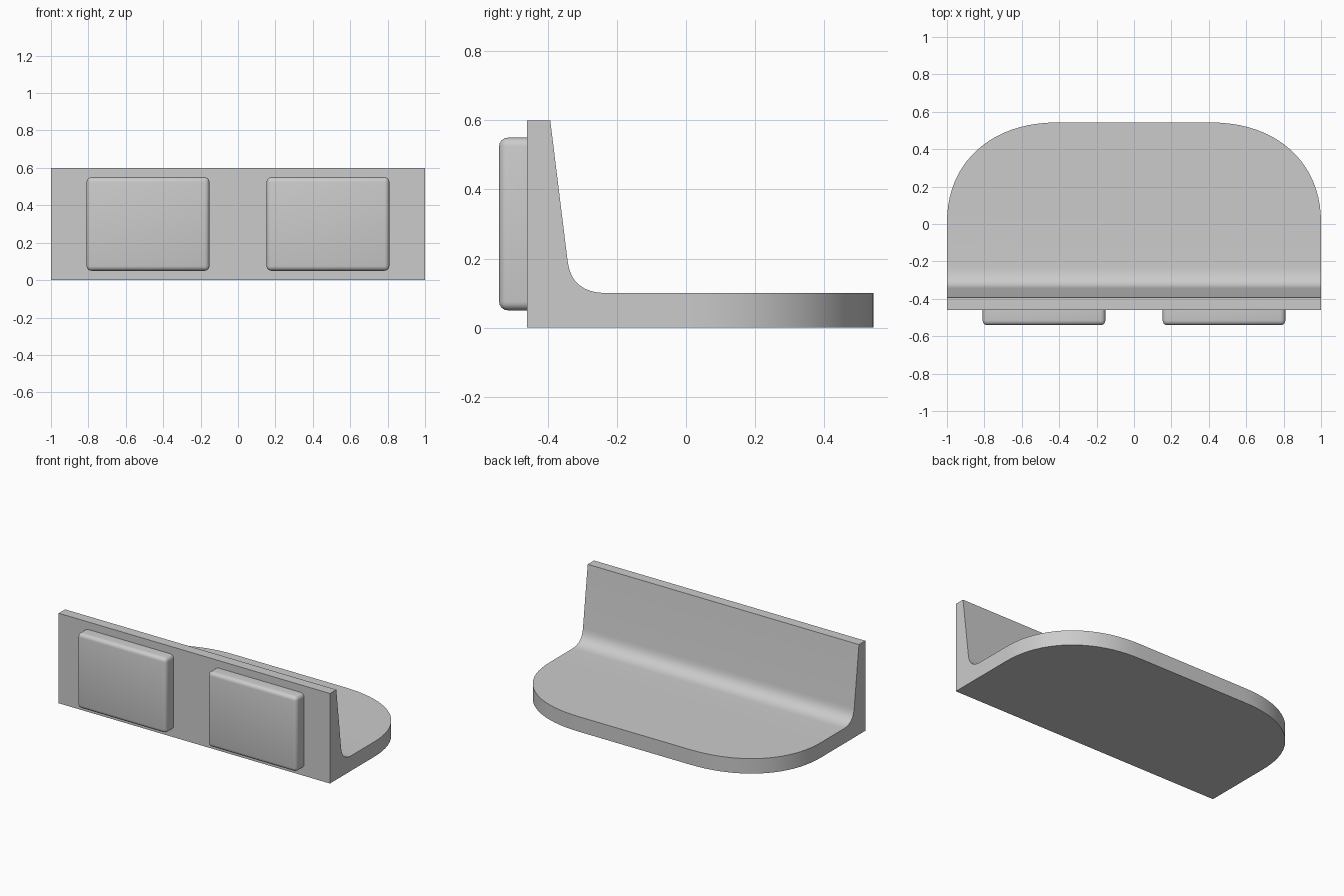
import bpy, bmesh
from math import radians, sin, cos, pi

if "Cube" in bpy.data.objects:
    bpy.data.objects.remove(bpy.data.objects["Cube"])


def extrude_outline(name, points, offset):
    """Prism from a closed outline swept along an offset vector."""
    bm = bmesh.new()
    face = bm.faces.new([bm.verts.new(p) for p in points])
    new = bmesh.ops.extrude_face_region(bm, geom=[face])["geom"]
    bmesh.ops.translate(bm, vec=offset, verts=[g for g in new if isinstance(g, bmesh.types.BMVert)])
    bmesh.ops.recalc_face_normals(bm, faces=bm.faces)
    return add_object(name, bm)


def add_object(name, bm):
    mesh = bpy.data.meshes.new(name)
    bm.to_mesh(mesh)
    bm.free()
    obj = bpy.data.objects.new(name, mesh)
    bpy.context.collection.objects.link(obj)
    return obj


def smooth(obj):
    bpy.ops.object.select_all(action='DESELECT')
    obj.select_set(True)
    bpy.context.view_layer.objects.active = obj
    bpy.ops.object.shade_smooth_by_angle(angle=radians(30))


# L-shaped side profile: tapered wall, curved fillet, flat shelf
a, c, b = (-0.343, 0.195), (-0.333, 0.1), (-0.23, 0.1)
fillet = []
for i in range(9):
    t = i / 8
    fillet.append(tuple((1 - t) ** 2 * p + 2 * t * (1 - t) * q + t * t * r
                        for p, q, r in zip(a, c, b)))
profile = [(-0.46, 0), (-0.46, 0.6), (-0.393, 0.6)] + fillet + [(0.8, 0.1), (0.8, 0)]
bracket = extrude_outline("shelf_bracket", [(-1.2, y, z) for y, z in profile], (2.4, 0, 0))

# Plan outline with two rounded rear corners, used to trim the bracket
steps = 20
arc = []
for i in range(steps + 1):
    t = i / steps * pi / 2
    arc.append((0.4 + 0.6 * cos(t) ** (2 / 2.2), 0.543 * abs(sin(t)) ** (2 / 2.2))
               if i < steps else (0.4, 0.543))
plan = [(1, -1)] + arc + [(-x, y) for x, y in reversed(arc)] + [(-1, -1)]
cutter = extrude_outline("plan_cutter", [(x, y, -0.5) for x, y in plan], (0, 0, 2))
cutter.hide_render = True

trim = bracket.modifiers.new("trim", 'BOOLEAN')
trim.operation = 'INTERSECT'
trim.solver = 'EXACT'
trim.object = cutter
bpy.context.view_layer.objects.active = bracket
bpy.ops.object.modifier_apply(modifier="trim")
bpy.data.objects.remove(cutter)
smooth(bracket)

# Two soft-edged pads on the front of the wall
for side, label in ((-1, "left"), (1, "right")):
    bm = bmesh.new()
    bmesh.ops.create_cube(bm, size=1)
    bmesh.ops.scale(bm, vec=(0.656, 0.083, 0.5), verts=bm.verts)
    bmesh.ops.translate(bm, vec=(side * 0.481, -0.4995, 0.3), verts=bm.verts)
    edges = [e for e in bm.edges if min(v.co.y for v in e.verts) < -0.5]
    bmesh.ops.bevel(bm, geom=edges, offset=0.025, segments=4, profile=0.5, affect='EDGES')
    smooth(add_object(label + "_pad", bm))
